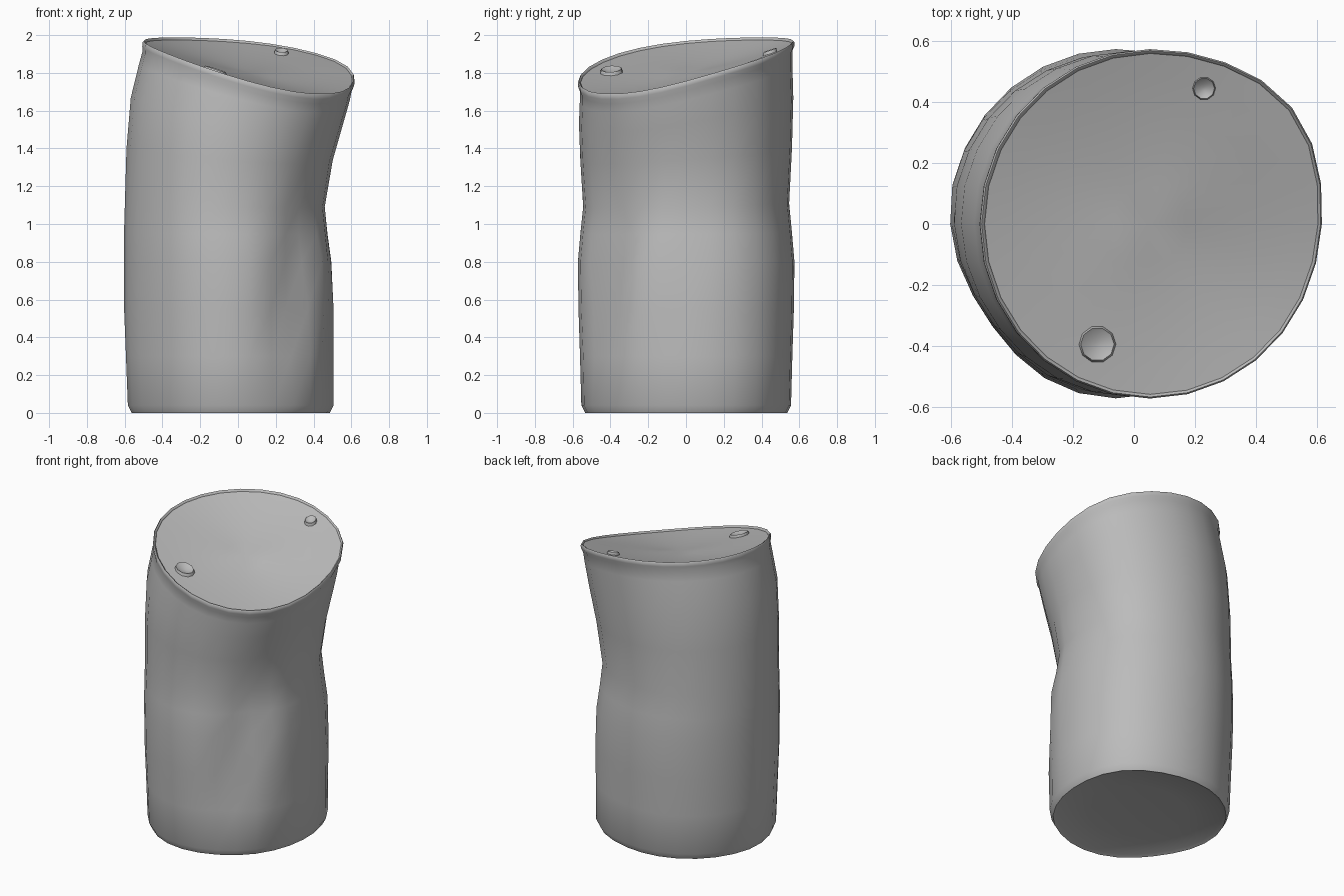
import bpy, bmesh
from math import sin, cos, pi, radians, exp, hypot, atan2

if "Cube" in bpy.data.objects:
    bpy.data.objects.remove(bpy.data.objects["Cube"])

grey = bpy.data.materials.new("plain grey metal")
grey.use_nodes = True
COLOUR = (0.5, 0.5, 0.5, 1)
grey.diffuse_color = COLOUR
grey.node_tree.nodes["Principled BSDF"].inputs["Base Color"].default_value = COLOUR

SIDES = 28
LID_X = 0.053


def rim_tilt(a):
    """Height offset of the slanted, slightly warped top."""
    return 0.15 * cos(a - radians(135)) + 0.025 * sin(2 * a)


def bump(v, width):
    return exp(-(v / width) ** 2)


def skin(name, rings, angle, cap_start=True, cap_end=True):
    """Join rings of points into a smooth shell."""
    bm = bmesh.new()
    loops = [[bm.verts.new(p) for p in ring] for ring in rings]
    n = len(loops[0])
    for low, high in zip(loops, loops[1:]):
        for i in range(n):
            j = (i + 1) % n
            bm.faces.new((low[i], low[j], high[j], high[i]))
    for use, loop in ((cap_start, loops[0]), (cap_end, loops[-1])):
        if use:
            face = bm.faces.new(loop)
            bmesh.ops.poke(bm, faces=[face])
    bmesh.ops.recalc_face_normals(bm, faces=bm.faces)
    mesh = bpy.data.meshes.new(name)
    bm.to_mesh(mesh)
    bm.free()
    mesh.materials.append(grey)
    obj = bpy.data.objects.new(name, mesh)
    bpy.context.collection.objects.link(obj)
    bpy.ops.object.select_all(action="DESELECT")
    obj.select_set(True)
    bpy.context.view_layer.objects.active = obj
    bpy.ops.object.shade_smooth_by_angle(angle=radians(angle))


def body_ring(h, cx, rx, ry, tilt):
    ring = []
    for i in range(SIDES):
        a = 2 * pi * i / SIDES
        deg = (i * 360 / SIDES + 180) % 360 - 180
        # bulge at the back left, flattening at the front right
        r = 1 + 0.07 * bump(deg - 37, 28) - 0.06 * (1 - tilt) * bump(deg + 145, 28)
        # slanting dent on the front left, with a raised crease beside it
        reach = bump(h - 0.68, 0.4)
        drift = deg + 25 * (0.8 - h)
        r += reach * (0.035 * bump(drift + 24, 10) - 0.12 * bump(drift + 46, 13)
                      - 0.015 * bump(drift + 8, 10))
        ring.append((cx + rx * r * cos(a), ry * r * sin(a), h + tilt * rim_tilt(a)))
    return ring


# Crumpled body: height, centre x, radius x, radius y, share of the top slant
sections = [
    (0.03, -0.045, 0.3, 0.3, 0),
    (0.01, -0.045, 0.50, 0.51, 0),
    (0.0, -0.045, 0.525, 0.535, 0),
    (0.04, -0.045, 0.545, 0.555, 0),
    (0.3, -0.05, 0.55, 0.562, 0),
    (0.55, -0.055, 0.555, 0.57, 0),
    (0.8, -0.06, 0.55, 0.573, 0),
    (0.95, -0.07, 0.54, 0.56, 0.03),
    (1.1, -0.075, 0.53, 0.545, 0.08),
    (1.37, -0.05, 0.545, 0.56, 0.3),
    (1.6, -0.01, 0.56, 0.567, 0.65),
    (1.75, 0.03, 0.555, 0.562, 0.9),
    (1.81, 0.045, 0.55, 0.562, 1),
]
# Thin rolled lip
lip = [
    (1.835, 0.05, 0.557, 0.572, 1),
    (1.855, 0.052, 0.558, 0.573, 1),
    (1.863, 0.053, 0.553, 0.568, 1),
    (1.858, LID_X, 0.546, 0.561, 1),
    (1.848, LID_X, 0.543, 0.558, 1),
]
skin("can_body", [body_ring(*s) for s in sections + lip], 50, cap_end=False)


def lid_height(x, y):
    """Shallow dish hung inside the slanted rim."""
    f = min(1, hypot((x - LID_X) / 0.55, y / 0.565))
    return 1.8 + 0.052 * f * f + f * rim_tilt(atan2(y, x - LID_X))


# Dished lid
lid = []
for scale in (1, 0.85, 0.65, 0.45, 0.22):
    outline = body_ring(1.85, LID_X, 0.545 * scale, 0.56 * scale, 1)
    lid.append([(x, y, lid_height(x, y)) for x, y, z in outline])
skin("can_lid", lid, 50, cap_start=False)


def puncture(name, x, y, radius):
    """Raised lip around a shallow bowl, following the lid."""
    profile = [(1.12, -0.01), (1.06, 0.008), (0.98, 0.018), (0.85, 0.014), (0.45, 0.007), (0.15, 0.004)]
    rings = []
    for scale, up in profile:
        ring = []
        for i in range(10):
            a = 2 * pi * i / 10
            px, py = x + radius * scale * cos(a), y + radius * scale * sin(a)
            ring.append((px, py, lid_height(px, py) + up))
        rings.append(ring)
    skin(name, rings, 60, cap_start=False)


puncture("large_puncture", -0.12, -0.395, 0.056)
puncture("small_puncture", 0.23, 0.445, 0.035)
